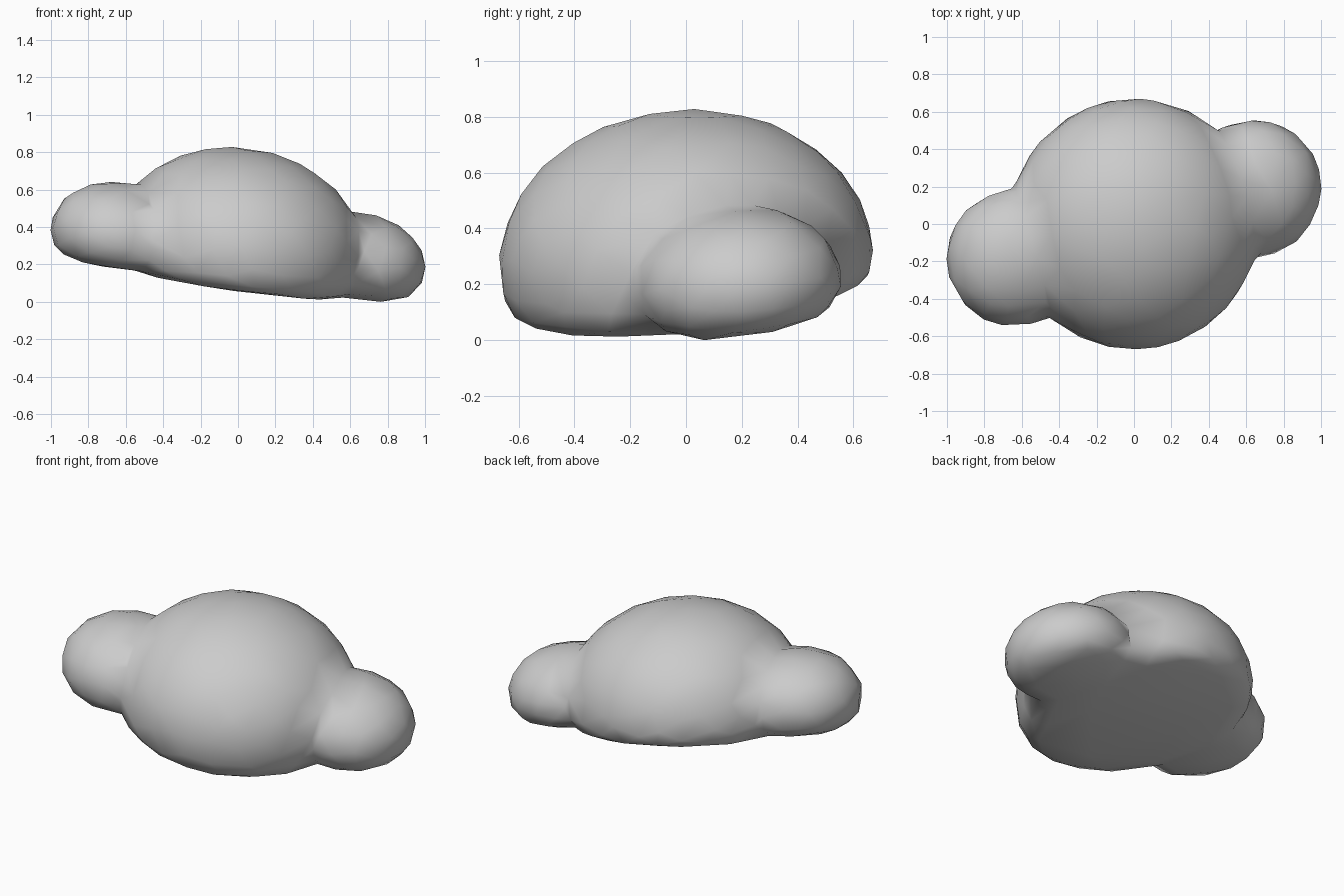
import bpy
from mathutils import Matrix, Vector

if "Cube" in bpy.data.objects:
    bpy.data.objects.remove(bpy.data.objects["Cube"])

# Shared slight tilt of the whole cloud
TILT = (Matrix.Translation((0, 0, 0.315))
        @ Matrix.Rotation(0.075, 4, 'X') @ Matrix.Rotation(0.142, 4, 'Y'))


def puff(name, x, y, radius, height, depth):
    """Squashed ball with a softly flattened underside, shallower at the back."""
    bpy.ops.mesh.primitive_ico_sphere_add(subdivisions=5, radius=1)
    ob = bpy.context.object
    ob.name = name
    for v in ob.data.vertices:
        px, py = x + v.co.x * radius, y + v.co.y * radius
        z = v.co.z * height
        if z < 0:
            d = depth - 0.12 * max(0, py)
            z /= (1 + abs(z / d) ** 3) ** (1 / 3)
        v.co = TILT @ Vector((px, py, z))
    return ob


# Small puff at each side, then the large middle puff
puffs = [puff("left_puff", -0.645, -0.175, 0.365, 0.275, 0.205),
         puff("right_puff", 0.645, 0.185, 0.365, 0.265, 0.23),
         puff("cloud", 0, 0, 0.67, 0.535, 0.205)]
for ob in puffs:
    ob.select_set(True)
bpy.ops.object.join()
cloud = bpy.context.object

# Weld into one skin, soften the joins, reduce to a light mesh
weld = cloud.modifiers.new("weld", 'REMESH')
weld.mode = 'VOXEL'
weld.voxel_size = 0.025
soften = cloud.modifiers.new("soften", 'SMOOTH')
soften.factor = 0.5
soften.iterations = 5
reduce = cloud.modifiers.new("reduce", 'DECIMATE')
reduce.ratio = 0.022
for mod in (weld, soften, reduce):
    bpy.ops.object.modifier_apply(modifier=mod.name)

# Smooth shading, resting on the ground
bpy.ops.object.shade_smooth()
low = min(v.co.z for v in cloud.data.vertices)
for v in cloud.data.vertices:
    v.co.z -= low
